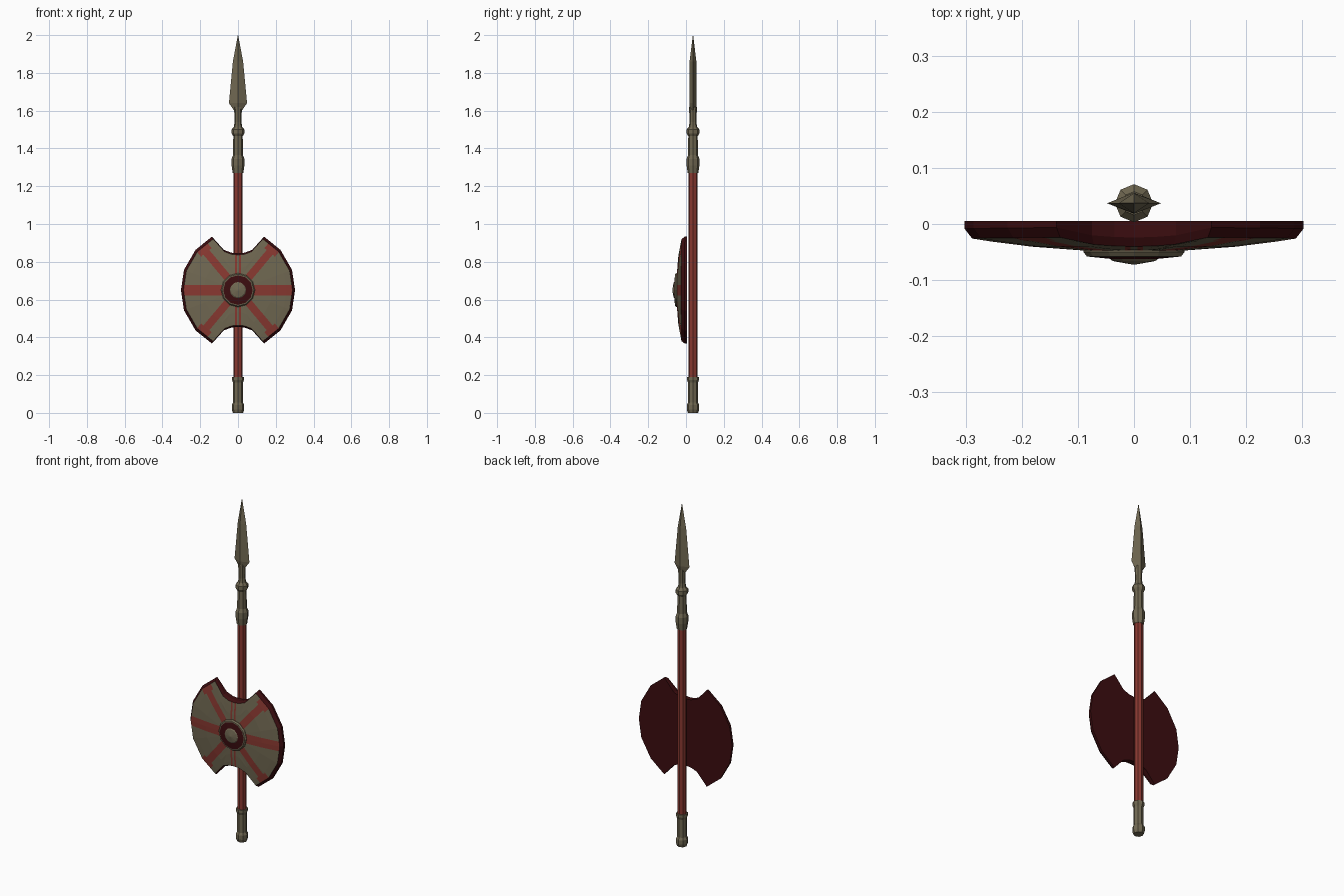
import bpy, bmesh, math
from mathutils import Vector

if "Cube" in bpy.data.objects:
    bpy.data.objects.remove(bpy.data.objects["Cube"])


def material(name, r, g, b):
    m = bpy.data.materials.new(name)
    m.diffuse_color = (r, g, b, 1)
    m.use_nodes = True
    m.node_tree.nodes["Principled BSDF"].inputs["Base Color"].default_value = m.diffuse_color
    return m


BRONZE = material("dull bronze", 0.165, 0.14, 0.085)
RED = material("faded red", 0.25, 0.04, 0.03)
DARK = material("dark maroon", 0.045, 0.004, 0.005)
SPEAR_Y, SHIELD_Z = 0.037, 0.65


def finish(bm, name, mats, loc):
    bmesh.ops.recalc_face_normals(bm, faces=bm.faces)
    me = bpy.data.meshes.new(name)
    bm.to_mesh(me)
    bm.free()
    for m in mats:
        me.materials.append(m)
    ob = bpy.data.objects.new(name, me)
    ob.location = loc
    bpy.context.collection.objects.link(ob)
    return ob


def loft(rings, name, mats, loc, mat_of=lambda i: 0):
    """Bridge rings of points, cap both ends; material chosen per band."""
    bm = bmesh.new()
    vs = [[bm.verts.new(p) for p in ring] for ring in rings]
    n = len(vs[0])
    for i in range(len(vs) - 1):
        for k in range(n):
            j = (k + 1) % n
            f = bm.faces.new((vs[i][k], vs[i][j], vs[i + 1][j], vs[i + 1][k]))
            f.material_index = mat_of(i)
    bm.faces.new(vs[0]).material_index = mat_of(0)
    bm.faces.new(vs[-1]).material_index = mat_of(len(vs) - 2)
    if name == "shield":
        return bm
    return finish(bm, name, mats, loc)


def circle(rx, ry, z, n):
    return [(rx * math.cos(2 * math.pi * k / n), ry * math.sin(2 * math.pi * k / n), z) for k in range(n)]


def turned(name, profile, mat, n=8):
    loft([circle(r, r, z, n) for r, z in profile], name, [mat], (0, SPEAR_Y, 0))


# Spear: butt cap, shaft, socket, blade
turned("butt_cap", [(.027, 0), (.033, .018), (.033, .042), (.026, .055), (.026, .16),
                    (.032, .175), (.032, .19)], BRONZE)
turned("shaft", [(.025, .18), (.025, 1.28)], RED)
turned("spear_socket", [(.028, 1.27), (.034, 1.31), (.034, 1.345), (.026, 1.365), (.025, 1.465),
                        (.034, 1.48), (.034, 1.50), (.022, 1.515), (.018, 1.54), (.021, 1.62)], BRONZE)
loft([circle(rx, ry, z, 4) for rx, ry, z in
      [(.02, .018, 1.60), (.048, .019, 1.64), (.027, .018, 1.86), (.0008, .0008, 2.0)]],
     "spear_blade", [BRONZE], (0, SPEAR_Y, 0))

# Shield outline: one quarter, mirrored to a full notched disc
quarter = [(.302, 0), (.286, .107), (.225, .213), (.138, .283), (.075, .213), (.035, .198)]
half = quarter + [(0, .195)] + [(-x, z) for x, z in quarter[::-1]]
outline = half + [(x, -z) for x, z in half[-2:0:-1]]


def shield_ring(s, lift=0.0, flat=None):
    return [(x * s, flat if flat is not None else -0.05 + 0.29 * (x * x + z * z) * s * s + lift, z * s)
            for x, z in outline]


rings = [shield_ring(1, flat=.005), shield_ring(1, .015), shield_ring(.955),
         shield_ring(.85), shield_ring(.6), shield_ring(.25)]
bm = loft(rings, "shield", None, None, lambda i: 0 if i < 2 else 1)

# Cut the edges of the painted bands into the domed front
DIAG = math.radians(50)
bands = [(0, .028), (DIAG, .02), (DIAG, .036), (-DIAG, .02), (-DIAG, .036),
         (math.pi / 2, .016), (math.pi / 2, .006)]
for a, w in bands:
    normal = Vector((-math.sin(a), 0, math.cos(a)))
    for s in (-1, 1):
        faces = [f for f in bm.faces if f.material_index == 1]
        geom = set(faces)
        for f in faces:
            geom.update(f.edges)
            geom.update(f.verts)
        bmesh.ops.bisect_plane(bm, geom=list(geom), dist=1e-5, plane_co=normal * s * w, plane_no=normal)


def off(c, a):
    return abs(-math.sin(a) * c.x + math.cos(a) * c.z)


for f in bm.faces:
    if f.material_index == 1:
        c = f.calc_center_median()
        diag = min(off(c, DIAG), off(c, -DIAG))
        flare = .036 if math.hypot(c.x, c.z) > .255 else .02
        if abs(c.z) < .028 or diag < flare or .006 < abs(c.x) < .016:
            f.material_index = 2
finish(bm, "shield", [DARK, BRONZE, RED], (0, 0, SHIELD_Z))

# Boss: bronze flange, dark ring, bronze cap
boss = [(.09, -.035), (.09, -.05), (.084, -.058), (.078, -.0585), (.043, -.062), (.038, -.066), (.004, -.072)]
loft([[(x, y, z) for x, z, _ in circle(r, r, 0, 12)] for r, y in boss],
     "shield_boss", [BRONZE, DARK], (0, 0, SHIELD_Z), lambda i: 1 if i == 3 else 0)
